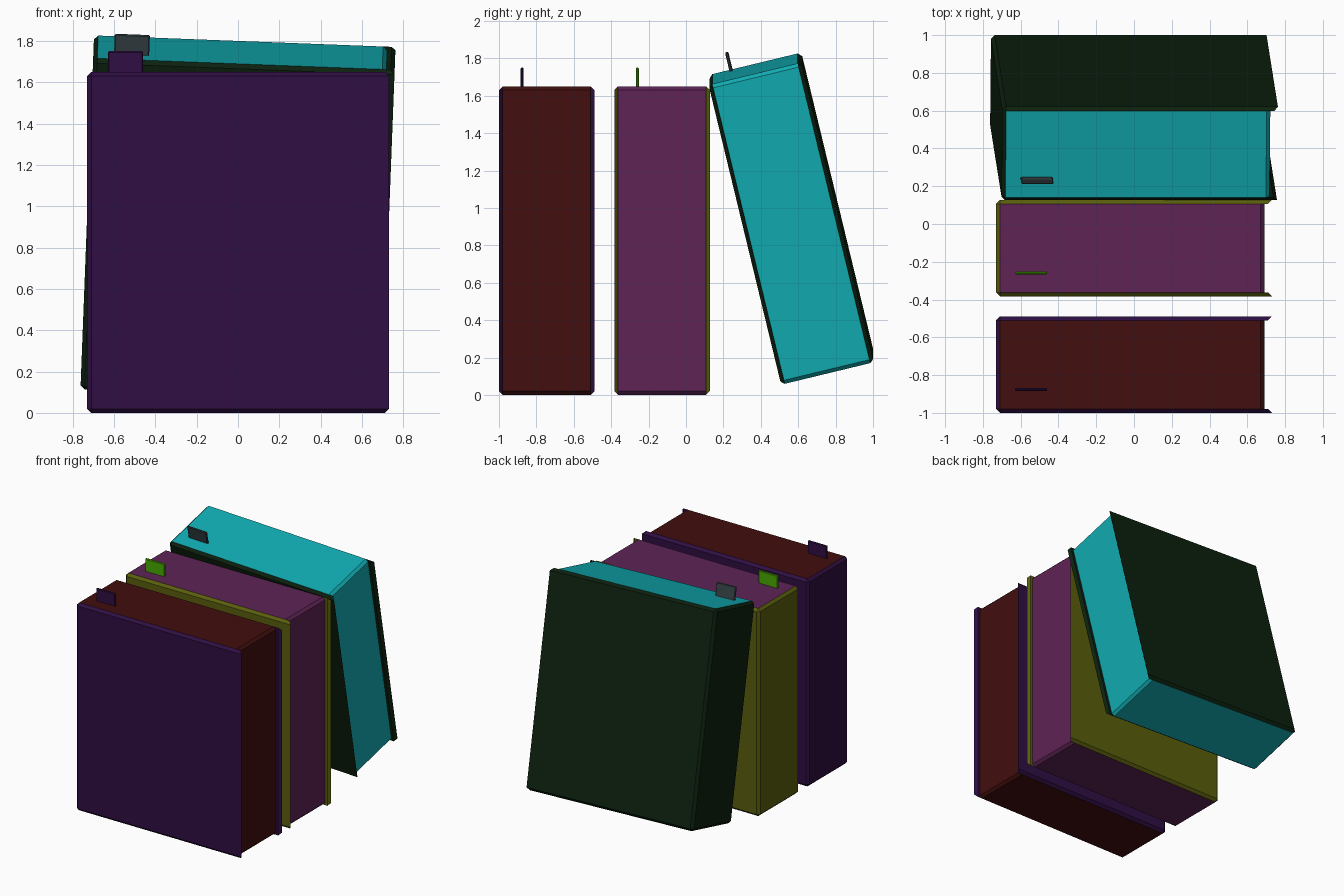
import bpy, bmesh
from math import radians
from mathutils import Matrix

old = bpy.data.objects.get("Cube")
if old:
    bpy.data.objects.remove(old, do_unlink=True)

HX, HY, HZ = 0.73, 0.255, 0.825   # half sizes of a book
FORE, BEV = 0.69, 0.02            # page edge position, chamfer


def material(name, rgb):
    m = bpy.data.materials.new(name)
    m.use_nodes = True
    m.diffuse_color = (*rgb, 1)
    m.node_tree.nodes["Principled BSDF"].inputs["Base Color"].default_value = (*rgb, 1)
    return m


def box(bm, lo, hi, bevel):
    """Chamfered box between two corners."""
    size = [b - a for a, b in zip(lo, hi)]
    mid = [(a + b) / 2 for a, b in zip(lo, hi)]
    mat = Matrix.Translation(mid) @ Matrix.Diagonal((*size, 1))
    bmesh.ops.create_cube(bm, size=1, matrix=mat)
    bmesh.ops.bevel(bm, geom=bm.edges[:], offset=bevel, segments=1,
                    affect='EDGES', profile=0.5)


def cover_lip(bm, side):
    """Part of a cover that overhangs the recessed page edge."""
    profile = [(FORE - BEV, HY, HZ - BEV), (HX, HY, HZ - BEV),
               (HX - BEV, HY - BEV, HZ), (FORE - BEV, HY - BEV, HZ)]
    top = [bm.verts.new((x, side * y, z)) for x, y, z in profile]
    low = [bm.verts.new((x, side * y, -z)) for x, y, z in profile]
    bm.faces.new(top)
    bm.faces.new(low[::-1])
    for i in range(4):
        j = (i + 1) % 4
        bm.faces.new((top[i], low[i], low[j], top[j]))


def finish(name, bm, mats, place, tilt):
    bmesh.ops.recalc_face_normals(bm, faces=bm.faces[:])
    me = bpy.data.meshes.new(name)
    bm.to_mesh(me)
    bm.free()
    for m in mats:
        me.materials.append(m)
    ob = bpy.data.objects.new(name, me)
    ob.location = place
    ob.rotation_euler = tilt
    bpy.context.collection.objects.link(ob)


def book(name, cover, pages, tab, place, tilt=(0, 0, 0)):
    # Body: top, bottom and fore edge are pages, the rest is cover
    bm = bmesh.new()
    box(bm, (-HX, -HY, -HZ), (FORE, HY, HZ), BEV)
    bm.normal_update()
    for f in bm.faces:
        n = f.normal
        f.material_index = int(abs(n.z) > 0.9 or (n.x > 0.5 and abs(n.y) < 0.3))
    for side in (-1, 1):
        cover_lip(bm, side)
    finish(name, bm, (cover, pages), place, tilt)

    # Bookmark tab standing out of the top
    bm = bmesh.new()
    box(bm, (-0.63, -0.14, HZ - 0.05), (-0.46, -0.123, HZ + 0.1), 0.005)
    finish(name + "_bookmark", bm, (tab,), place, tilt)


purple = material("dark purple", (0.028, 0.0044, 0.054))
maroon = material("maroon", (0.054, 0.0044, 0.0044))
olive = material("olive", (0.102, 0.114, 0.0037))
plum = material("plum", (0.112, 0.0168, 0.093))
forest = material("forest green", (0.0037, 0.0144, 0.0044))
teal = material("teal", (0.0056, 0.413, 0.445))
lime = material("lime green", (0.065, 0.392, 0.0))
slate = material("slate grey", (0.034, 0.051, 0.058))

book("front_book", purple, maroon, purple, (0, -0.745, HZ))
book("middle_book", olive, plum, lime, (0, -0.128, HZ))
book("leaning_book", forest, teal, slate, (0, 0.563, 0.942),
     (radians(13.6), radians(2.2), 0))
